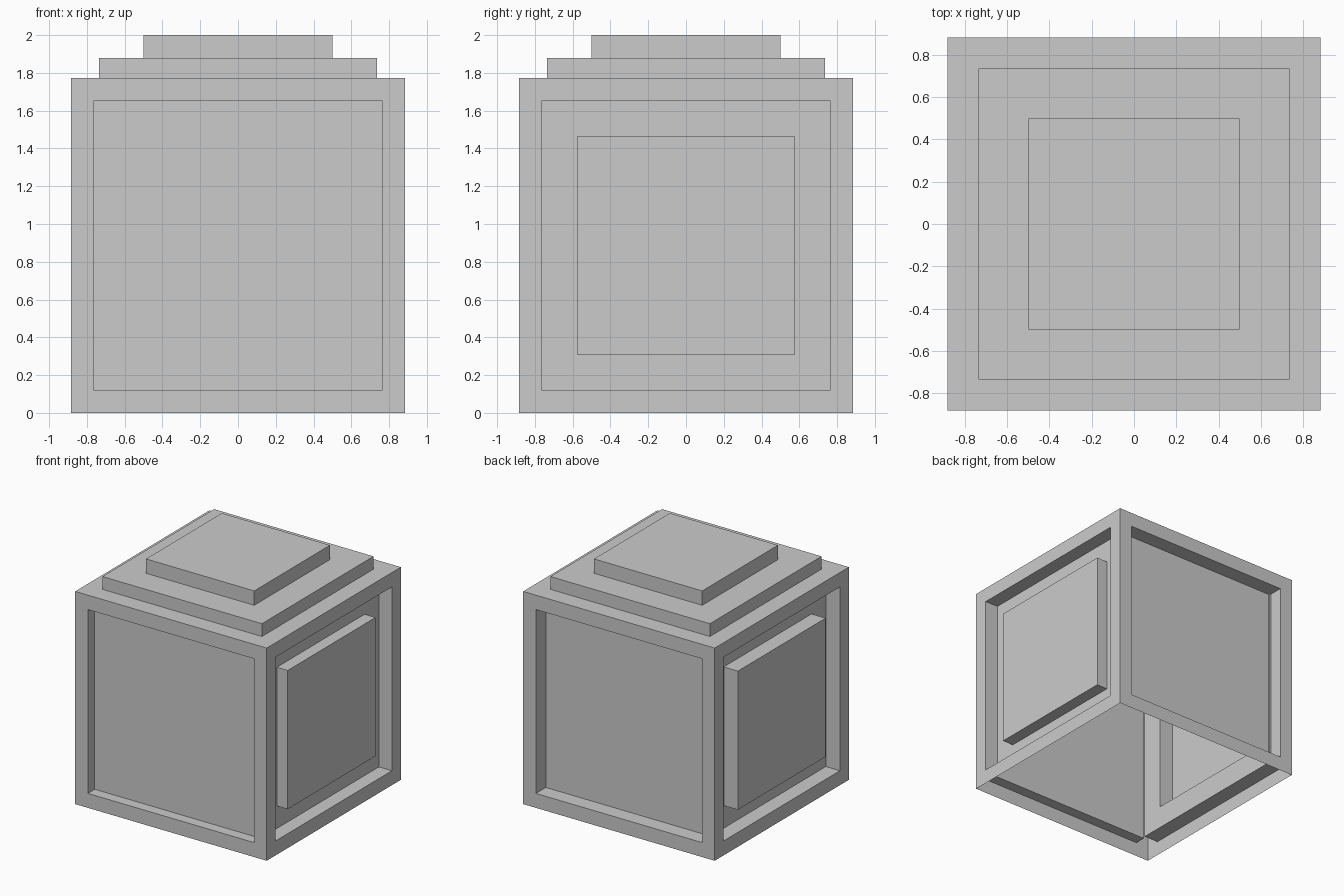
import bpy, bmesh
from mathutils import Vector

if "Cube" in bpy.data.objects:
    bpy.data.objects.remove(bpy.data.objects["Cube"])

HALF, HEIGHT = 0.883, 1.773   # body half width and height


def step(bm, face, half, offset):
    """Inset a face to a square of the given half size, then push it along its normal."""
    normal = face.normal.copy()
    bmesh.ops.inset_individual(bm, faces=[face], thickness=0.05)
    centre = face.calc_center_median()
    for v in face.verts:
        d = v.co - centre
        v.co = centre + Vector([half if c > 0.01 else -half if c < -0.01 else 0 for c in d])
    new = bmesh.ops.extrude_discrete_faces(bm, faces=[face])["faces"][0]
    bmesh.ops.translate(bm, verts=new.verts, vec=normal * offset)
    bm.normal_update()
    return new


# Body: a box shell with an open underside
bm = bmesh.new()
bmesh.ops.create_cube(bm, size=1)
bmesh.ops.scale(bm, verts=bm.verts, vec=(2 * HALF, 2 * HALF, HEIGHT))
bmesh.ops.translate(bm, verts=bm.verts, vec=(0, 0, HEIGHT / 2))
bm.normal_update()
sides = {tuple(round(c) for c in f.normal): f for f in bm.faces}
bmesh.ops.delete(bm, geom=[sides[(0, 0, -1)]], context='FACES_ONLY')

# Front and back: plain sunken panels
step(bm, sides[(0, -1, 0)], 0.766, -0.09)
step(bm, sides[(0, 1, 0)], 0.766, -0.13)

# Left and right: sunken panels with a raised block in the middle
for sx, sink, rise in ((1, -0.12, 0.10), (-1, -0.13, 0.13)):
    panel = step(bm, sides[(sx, 0, 0)], 0.766, sink)
    step(bm, panel, 0.578, rise)

# Top: two stacked tiers
tier = step(bm, sides[(0, 0, 1)], 0.735, 0.107)
step(bm, tier, 0.499, 0.12)

mesh = bpy.data.meshes.new("panelled_crate")
bm.to_mesh(mesh)
bm.free()
bpy.context.collection.objects.link(bpy.data.objects.new("panelled_crate", mesh))
